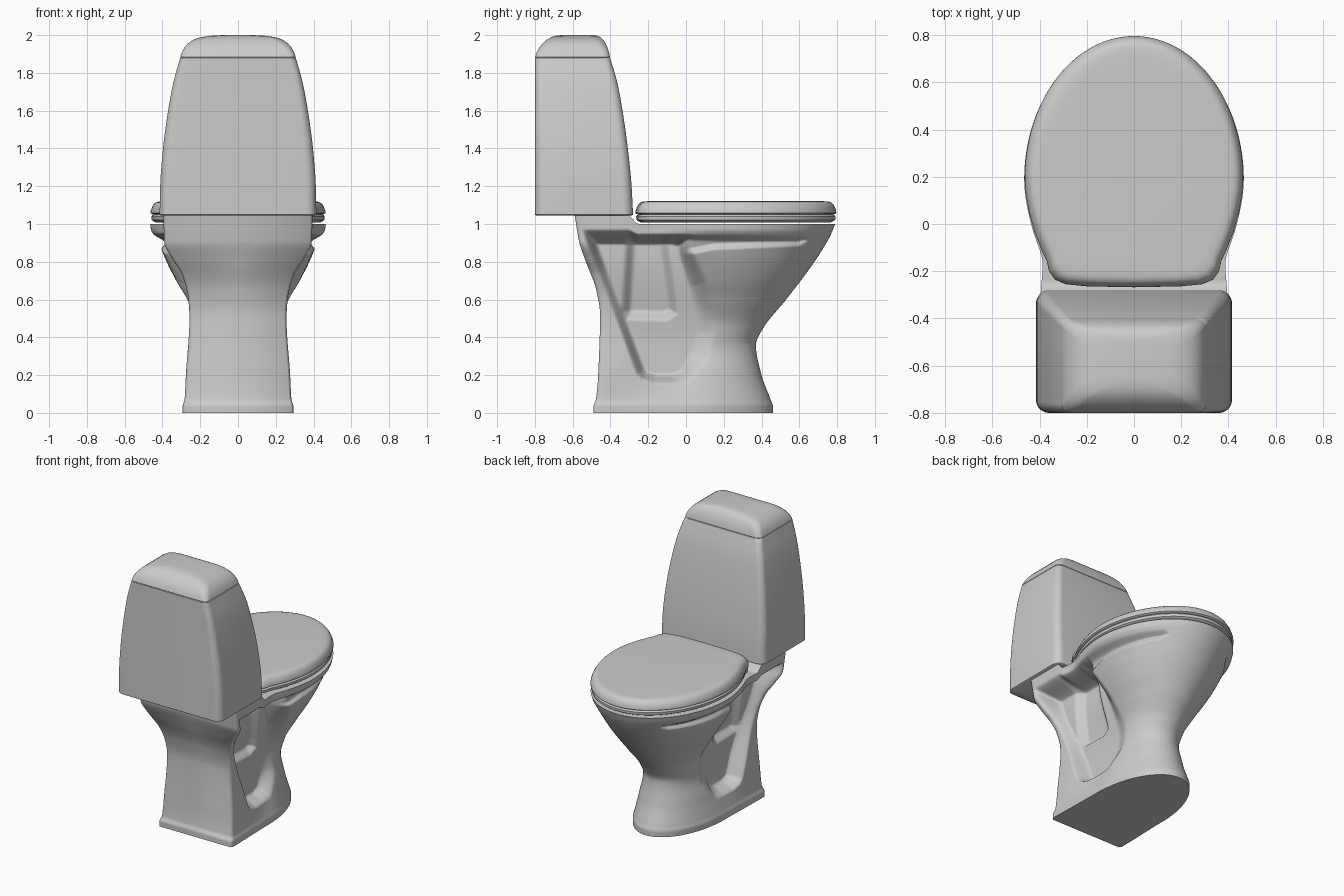
import bpy, bmesh, math

if "Cube" in bpy.data.objects:
    bpy.data.objects.remove(bpy.data.objects["Cube"])


def smooth(t):
    t = max(0.0, min(1.0, t))
    return t * t * (3 - 2 * t)


def curve(keys):
    """Monotone smooth interpolation through (z, value) keys."""
    n = len(keys)
    d = [(keys[i + 1][1] - keys[i][1]) / (keys[i + 1][0] - keys[i][0]) for i in range(n - 1)]
    m = [d[0]] + [2 * a * b / (a + b) if a * b > 0 else 0.0 for a, b in zip(d, d[1:])] + [d[-1]]

    def f(z):
        z = max(keys[0][0], min(keys[-1][0], z))
        i = max(k for k in range(n - 1) if keys[k][0] <= z)
        h = keys[i + 1][0] - keys[i][0]
        t = (z - keys[i][0]) / h
        s = smooth(t)
        return (keys[i][1] * (1 - s) + keys[i + 1][1] * s
                + h * t * (1 - t) * ((1 - t) * m[i] - t * m[i + 1]))
    return f


def loft(name, halves, angle=35):
    """Skin mirrored half-outlines (back to front, x >= 0) and cap both ends."""
    bm = bmesh.new()
    rings = [[bm.verts.new(p) for p in h] + [bm.verts.new((-x, y, z)) for x, y, z in reversed(h)]
             for h in halves]
    n = len(rings[0])
    for a, b in zip(rings, rings[1:]):
        for i in range(n):
            j = (i + 1) % n
            bm.faces.new((a[i], a[j], b[j], b[i]))
    for r in (rings[0], rings[-1]):
        for i in range(n // 2 - 1):
            bm.faces.new((r[i], r[i + 1], r[n - 2 - i], r[n - 1 - i]))
    bmesh.ops.remove_doubles(bm, verts=bm.verts[:], dist=1e-5)
    bmesh.ops.recalc_face_normals(bm, faces=bm.faces[:])
    me = bpy.data.meshes.new(name)
    bm.to_mesh(me)
    bm.free()
    ob = bpy.data.objects.new(name, me)
    bpy.context.collection.objects.link(ob)
    bpy.ops.object.select_all(action='DESELECT')
    ob.select_set(True)
    bpy.context.view_layer.objects.active = ob
    bpy.ops.object.shade_smooth_by_angle(angle=math.radians(angle))
    return ob


def inside(poly, y, z):
    """Distance inside a polygon, zero outside."""
    hit, dist = False, 9.0
    for (ay, az), (by, bz) in zip(poly, poly[1:] + poly[:1]):
        ey, ez = by - ay, bz - az
        t = max(0, min(1, ((y - ay) * ey + (z - az) * ez) / (ey * ey + ez * ez)))
        dist = min(dist, math.hypot(y - ay - t * ey, z - az - t * ez))
        if (az > z) != (bz > z) and y < ay + (z - az) / ez * ey:
            hit = not hit
    return dist if hit else 0.0


# Pedestal and bowl: side profiles, widths, and recess shapes in (y, z)
back = curve([(0, -.49), (.035, -.49), (.07, -.477), (.2, -.465), (.52, -.455), (.65, -.475),
              (.8, -.53), (.9, -.565), (1, -.59)])
front = curve([(0, .46), (.035, .46), (.07, .448), (.2, .40), (.36, .37), (.45, .41), (.6, .53),
               (.8, .68), (.94, .765), (1, .79)])
w_back = curve([(0, .293), (.035, .293), (.07, .283), (.2, .276), (.5, .257), (.6, .263), (.73, .295),
                (.82, .35), (.9, .39), (1, .395)])
w_mid = curve([(0, .285), (.035, .285), (.07, .275), (.2, .237), (.36, .195), (.46, .205), (.6, .268),
               (.7, .327), (.8, .378), (.88, .412), (.93, .437), (.97, .461), (1, .465)])
y_mid = curve([(0, -.05), (.36, .1), (.6, .16), (1, .19)])
RECESS = [(-.55, .95), (-.265, .2), (-.235, .17), (-.17, .15), (0, .15), (.04, .17), (.13, .28),
          (.17, .42), (.155, .55), (.12, .7), (.06, .82), (.03, .88), (.04, .95)]
POCKET = [(-.325, .95), (-.35, .53), (-.32, .485), (-.1, .48), (-.035, .52), (-.04, .6), (-.09, .95)]
GROOVE = [(-.08, .95), (-.08, .83), (.05, .84), (.15, .86), (.6, .878), (.655, .905), (.64, .94)]

N, ROWS = 170, 170
body = []
for r in range(ROWS + 1):
    z = r / ROWS
    yb, yf, wb, wm, ym = back(z), front(z), w_back(z), w_mid(z), y_mid(z)
    floor = .165 + .065 * smooth((z - .35) / .5)
    half = [(0, yb, z + .048 * max(0, z - .9) * 10)]
    for c in range(N + 1):
        y = yb + (yf - yb) * math.sin(math.pi / 2 * c / N)
        if y > ym:
            w = wm * math.sqrt(max(0, 1 - ((y - ym) / (yf - ym)) ** 2))
        else:
            w = wb + (wm - wb) * (1 - smooth((ym - y) / .43))
            if z > .85:  # rim hugs the seat outline near the hinges
                w -= .014 * smooth((z - .85) / .1) * math.exp(-((y + .15) / .08) ** 2)
            w -= .012 * max(0, 1 - (y - yb) / .025) ** 2
        m = smooth(inside(RECESS, y, z) / (.06 + .06 * smooth((y + .08) / .12)))
        w += (min(w, floor) - w) * m
        w -= .05 * smooth(inside(POCKET, y, z) / .065)
        w -= .035 * (1 - m) * smooth(inside(GROOVE, y, z) / .04)
        lift = .048 * smooth((-.25 - y) / .06) * max(0, z - .9) * 10
        half.append((max(w, 0) if c < N else 0, y, z + lift))
    body.append(half)
loft("pedestal_bowl", body, 75)

# Seat and lid: one egg outline, inset per layer about its widest point
KEYS = [(0, -.268), (.2, -.264), (.29, -.255), (.335, -.235), (.36, -.2), (.37, -.155), (.388, -.12),
        (.42, -.04), (.445, .05), (.459, .13)]
egg = KEYS + [(.463 * math.cos(a), .19 + .606 * math.sin(a))
              for a in (math.pi / 2 * i / 40 for i in range(41))]


def egg_layers(layers):
    return [[(x * (1 - d / .463), y + d * (-1 if y > .19 else 1) * min(1, abs(y - .19) / .4), z)
             for x, y in egg] for z, d in layers]


loft("seat", egg_layers([(1.008, .03), (1.016, .014), (1.022, .006), (1.04, .004), (1.046, .008), (1.05, .018)]))
loft("seat_lid", egg_layers([(1.05, .018), (1.053, .006), (1.058, 0), (1.07, .001), (1.09, .008),
                             (1.105, .017), (1.114, .027), (1.119, .042), (1.121, .07)]))


# Cistern and its cover: stacked rounded rectangles
def rect(w, y0, y1, r, z):
    arc = [math.pi / 2 * i / 8 for i in range(9)]
    return ([(0, y0, z)]
            + [(w - r + r * math.sin(a), y0 + r - r * math.cos(a), z) for a in arc]
            + [(w - r + r * math.cos(a), y1 - r + r * math.sin(a), z) for a in arc]
            + [(0, y1, z)])


tank_w = curve([(1.045, .415), (1.2, .412), (1.4, .397), (1.6, .37), (1.75, .342), (1.88, .306)])
tank_y = curve([(1.045, -.28), (1.2, -.288), (1.4, -.308), (1.6, -.336), (1.75, -.364), (1.88, -.402)])
levels = [1.05 + .83 * i / 24 for i in range(25)]
tank = [rect(tank_w(z), -.8, tank_y(z), .055 - .02 * (z - 1.05), z) for z in levels]
tank = [rect(.407, -.793, -.288, .05, 1.045)] + tank + [rect(.303, -.797, -.405, .035, 1.882)]
loft("cistern", tank)

loft("cistern_cover", [rect(w, y0, y1, r, z) for z, w, y0, y1, r in (
    (1.882, .302, -.796, -.406, .035), (1.885, .305, -.798, -.403, .037), (1.91, .297, -.79, -.408, .04),
    (1.935, .283, -.776, -.416, .045), (1.957, .264, -.758, -.426, .05), (1.975, .238, -.738, -.438, .055),
    (1.988, .200, -.716, -.452, .055), (1.996, .15, -.692, -.468, .055), (2.0, .08, -.66, -.49, .05))])
